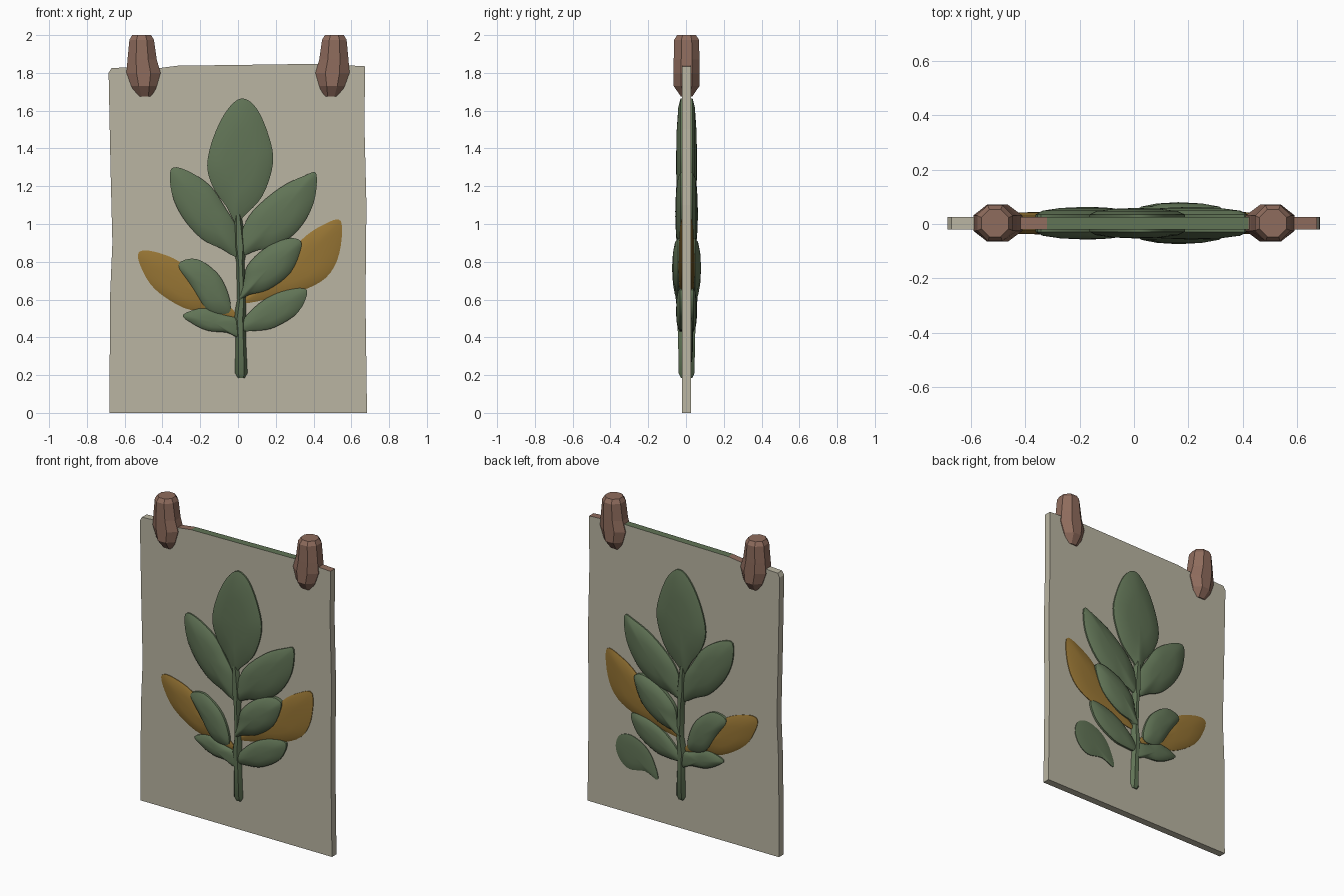
import bpy, bmesh, math
from mathutils import Vector

cube = bpy.data.objects.get("Cube")
if cube:
    bpy.data.objects.remove(cube, do_unlink=True)

YC = 0.003           # middle plane of the panel
HALF = 0.023         # half thickness of the panel


def material(name, rgb):
    lin = [((c / 255 + 0.055) / 1.055) ** 2.4 for c in rgb] + [1.0]
    m = bpy.data.materials.new(name)
    m.diffuse_color = lin
    m.use_nodes = True
    bsdf = m.node_tree.nodes["Principled BSDF"]
    bsdf.inputs["Base Color"].default_value = lin
    bsdf.inputs["Roughness"].default_value = 0.9
    return m


CREAM = material("cream", (186, 181, 162))
GREEN = material("leaf green", (97, 116, 86))
OCHRE = material("ochre", (151, 117, 52))
BROWN = material("clay brown", (143, 108, 93))


def finish(bm, name, mats, angle=None):
    bmesh.ops.recalc_face_normals(bm, faces=bm.faces)
    me = bpy.data.meshes.new(name)
    bm.to_mesh(me)
    bm.free()
    for m in mats:
        me.materials.append(m)
    ob = bpy.data.objects.new(name, me)
    bpy.context.collection.objects.link(ob)
    if angle:
        bpy.ops.object.select_all(action='DESELECT')
        ob.select_set(True)
        bpy.context.view_layer.objects.active = ob
        bpy.ops.object.shade_smooth_by_angle(angle=math.radians(angle))
    return ob


def bridge(bm, a, b):
    n = len(a)
    for i in range(n):
        bm.faces.new((a[i], a[(i + 1) % n], b[(i + 1) % n], b[i]))


def smooth_loop(pts, steps=4):
    """Closed Catmull-Rom curve through the points."""
    p = [Vector(q) for q in pts]
    n, out = len(p), []
    for i in range(n):
        a, b, c, d = p[i - 1], p[i], p[(i + 1) % n], p[(i + 2) % n]
        for k in range(steps):
            t = k / steps
            out.append(0.5 * (2 * b + (c - a) * t + (2 * a - 5 * b + 4 * c - d) * t * t
                              + (3 * b - a - 3 * c + d) * t ** 3))
    return out


def leaf(name, pts, depth, mat, rim=0.032, back_only=False):
    """Domed leaf that stands out of both faces of the panel."""
    loop = smooth_loop(pts)
    mid = sum(loop, Vector((0, 0))) / len(loop)
    bm = bmesh.new()
    rims = []
    for side in (-1, 1):
        flat = back_only and side < 0
        prev = None
        for scale, f in ((1.0, 0.0), (0.86, 0.5), (0.5, 0.85)):
            y = YC if flat else YC + side * (rim + (depth - rim) * f)
            ring = []
            for q in loop:
                s = mid + (q - mid) * scale
                ring.append(bm.verts.new((s.x, y, s.y)))
            if prev:
                bridge(bm, prev, ring)
            else:
                rims.append(ring)
            prev = ring
        tip = bm.verts.new((mid.x, YC if flat else YC + side * depth, mid.y))
        for i in range(len(prev)):
            bm.faces.new((prev[i], prev[(i + 1) % len(prev)], tip))
    bridge(bm, rims[0], rims[1])
    return finish(bm, name, [mat], 35)


def loft(name, sections, mat, sides=8, mirror=1, angle=None):
    """Upright many-sided bar; each section is z, x min, x max, half depth."""
    bm = bmesh.new()
    prev = None
    for z, x0, x1, hy in sections:
        ring = []
        for i in range(sides):
            a = 2 * math.pi * (i + 0.5) / sides
            k = 1 / math.cos(math.pi / sides)
            ring.append(bm.verts.new((mirror * ((x0 + x1) / 2 + (x1 - x0) / 2 * k * math.cos(a)),
                                      YC + hy * k * math.sin(a), z)))
        if prev:
            bridge(bm, prev, ring)
        else:
            bm.faces.new(ring)
        prev = ring
    bm.faces.new(prev)
    return finish(bm, name, [mat], angle)


# Hanging panel with slightly uneven edges
edge = [(-.68, 0), (.683, 0), (.675, .6), (.68, 1.1), (.67, 1.5), (.672, 1.835), (.58, 1.84),
        (.42, 1.848), (0, 1.842), (-.32, 1.838), (-.42, 1.825), (-.58, 1.83), (-.67, 1.825),
        (-.685, 1.8), (-.675, 1.3), (-.665, .9), (-.678, .6)]
bm = bmesh.new()
front = [bm.verts.new((x, YC - HALF, z)) for x, z in edge]
back = [bm.verts.new((x, YC + HALF, z)) for x, z in edge]
bm.faces.new(front)
bm.faces.new(back)
bridge(bm, front, back)
bm.normal_update()
for f in bm.faces:
    c = f.calc_center_median()
    if c.z > 1.81 and abs(f.normal.y) < 0.5:
        if -.35 < c.x < .42:
            f.material_index = 1          # green top edge
        elif c.x > .42 or -.6 < c.x < -.35:
            f.material_index = 2          # brown by the clips
finish(bm, "panel", [CREAM, GREEN, BROWN])

# Clips on the top edge
clip = [(1.675, .45, .535, .03), (1.73, .43, .565, .068), (1.80, .41, .59, .068),
        (1.87, .43, .585, .068), (1.975, .445, .575, .066), (2.0, .46, .56, .05)]
loft("left_clip", clip, BROWN, 8)
loft("right_clip", clip, BROWN, 8, mirror=-1)

# Stem
loft("stem", [(.185, -.01, .045, .03), (.21, -.02, .055, .042), (.4, -.015, .045, .045),
              (.5, -.025, .045, .05), (.6, -.005, .045, .05), (.8, -.01, .035, .05),
              (.88, -.03, .05, .05), (1.05, -.02, .02, .045)], GREEN, 8, angle=35)

# Ochre leaves, lying lower than the green ones
leaf("left_ochre_leaf", [(.545, 1.015), (.45, .995), (.33, .91), (.22, .75), (.05, .62), (.03, .58),
                         (.17, .605), (.32, .64), (.465, .715), (.535, .84)], .042, OCHRE, .027)
leaf("right_ochre_leaf", [(-.525, .85), (-.45, .855), (-.31, .8), (-.2, .68), (-.03, .55), (-.02, .5),
                          (-.15, .535), (-.285, .555), (-.44, .655), (-.515, .775)], .042, OCHRE, .027)

# Green leaves
leaf("top_leaf", [(.02, 1.665), (-.06, 1.6), (-.13, 1.46), (-.163, 1.31), (-.13, 1.19), (-.06, 1.09),
                  (-.01, 1.0), (.03, 1.04), (.13, 1.15), (.185, 1.32), (.165, 1.46), (.1, 1.61)],
     .056, GREEN)
leaf("left_upper_leaf", [(.415, 1.265), (.35, 1.255), (.22, 1.19), (.08, 1.07), (.02, .96), (0, .83),
                         (.1, .86), (.2, .88), (.32, .97), (.4, 1.11)], .06, GREEN)
leaf("right_upper_leaf", [(-.355, 1.29), (-.275, 1.285), (-.15, 1.205), (-.07, 1.09), (-.01, .98),
                          (0, .83), (-.09, .87), (-.19, .92), (-.29, 1.03), (-.35, 1.16)], .06, GREEN)
leaf("left_middle_leaf", [(.315, .92), (.25, .92), (.14, .87), (.05, .78), (.03, .69), (.005, .6),
                          (.06, .625), (.165, .655), (.28, .745), (.335, .88)], .077, GREEN, .045)
leaf("right_middle_leaf", [(-.315, .785), (-.22, .815), (-.11, .74), (-.055, .64), (-.04, .54),
                           (-.1, .525), (-.17, .555), (-.25, .675)], .06, GREEN, .038)
leaf("left_lower_leaf", [(.365, .65), (.26, .65), (.14, .6), (.04, .51), (.01, .44), (.1, .435),
                         (.2, .455), (.32, .535)], .056, GREEN, .036)
leaf("right_lower_leaf", [(-.29, .52), (-.18, .555), (-.08, .52), (.01, .49), (.01, .4), (-.06, .425),
                          (-.16, .435), (-.245, .475)], .05, GREEN)

# Loose leaf on the back face
leaf("back_leaf", [(.18, .27), (.21, .38), (.27, .46), (.37, .505), (.45, .485), (.48, .41),
                   (.45, .33), (.38, .285), (.27, .3)], .034, GREEN, .027, back_only=True)
